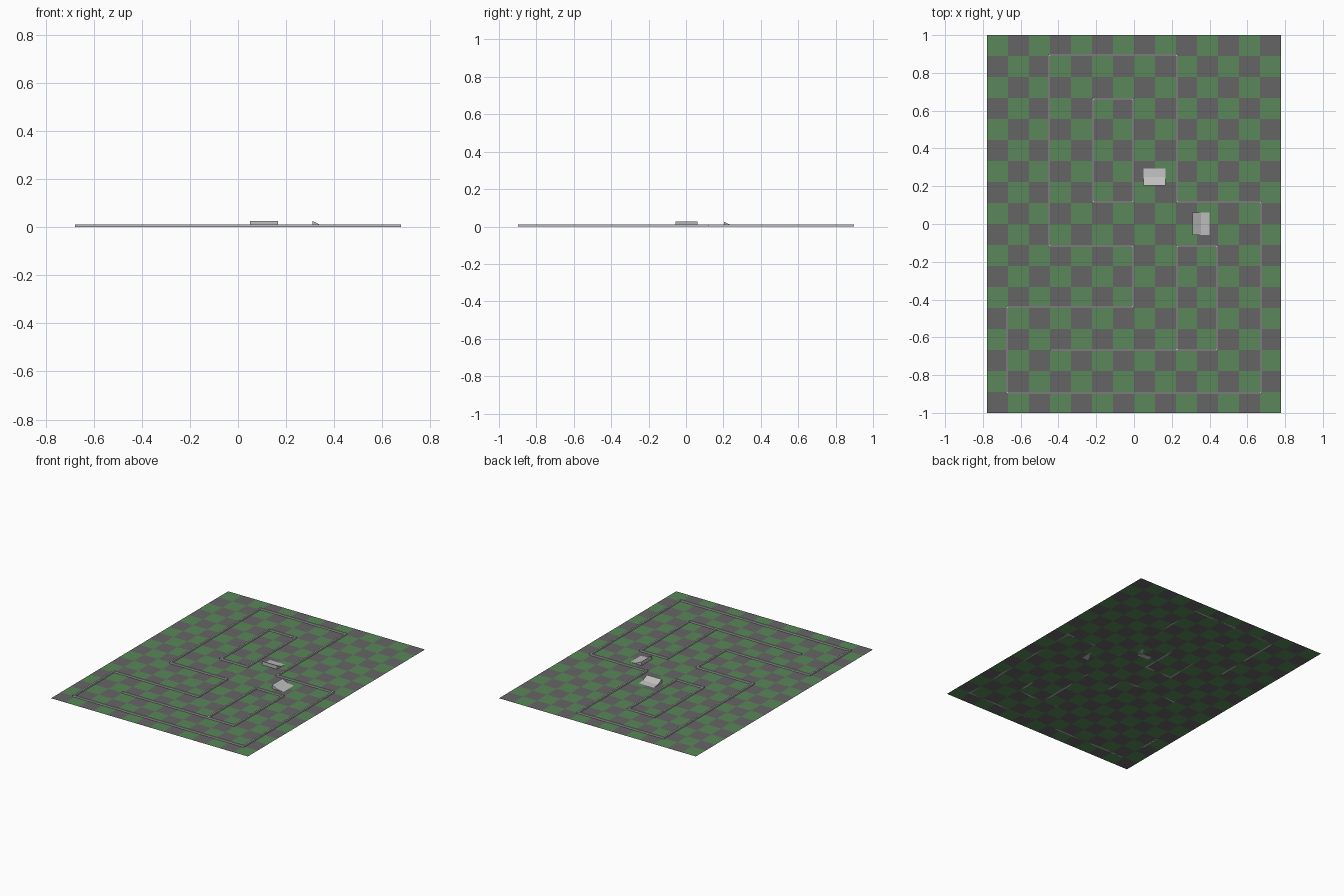
import bpy, bmesh, math
from mathutils import Matrix

if "Cube" in bpy.data.objects:
    bpy.data.objects.remove(bpy.data.objects["Cube"])

CELL = 1 / 9           # one checker square
W = 0.011              # wall width and height


def material(name, rgb):
    m = bpy.data.materials.new(name)
    m.diffuse_color = (*rgb, 1)
    m.use_nodes = True
    m.node_tree.nodes["Principled BSDF"].inputs["Base Color"].default_value = m.diffuse_color
    return m


green = material("green", (0.1, 0.245, 0.1))
dark_grey = material("dark grey", (0.13, 0.13, 0.13))
light_grey = material("light grey", (0.52, 0.52, 0.52))


def finish(name, bm, mats):
    me = bpy.data.meshes.new(name)
    bm.to_mesh(me)
    bm.free()
    for m in mats:
        me.materials.append(m)
    ob = bpy.data.objects.new(name, me)
    bpy.context.collection.objects.link(ob)
    return ob


# checkered floor, 14 x 18 squares
bm = bmesh.new()
bmesh.ops.create_grid(bm, x_segments=14, y_segments=18, size=1,
                      matrix=Matrix.Diagonal((7 * CELL, 1, 1, 1)))
for f in bm.faces:
    c = f.calc_center_median()
    col = math.floor(c.x / CELL + 7)
    row = math.floor((1 - c.y) / CELL)
    f.material_index = (col + row) % 2
finish("checkered_floor", bm, [green, dark_grey])


def walls(name, pts, closed=True):
    """Square-section rail along an axis-aligned path; each piece owns its start corner."""
    bm = bmesh.new()
    n = len(pts)
    h = W / 2
    for i in range(n if closed else n - 1):
        (x0, y0), (x1, y1) = pts[i], pts[(i + 1) % n]
        length = math.hypot(x1 - x0, y1 - y0)
        dx, dy = (x1 - x0) / length, (y1 - y0) / length
        mid = ((x0 + x1) / 2 - dx * h, (y0 + y1) / 2 - dy * h, W / 2)
        size = (abs(x1 - x0) or W, abs(y1 - y0) or W, W, 1)
        bmesh.ops.create_cube(bm, size=1, matrix=Matrix.Translation(mid) @ Matrix.Diagonal(size))
    return finish(name, bm, [light_grey])


def box_path(x0, y0, x1, y1):
    return [(x0, y0), (x1, y0), (x1, y1), (x0, y1)]


# outer wall, just outside the play area
walls("outer_wall", [(-0.45, 0.894), (0.228, 0.894), (0.228, 0.117), (0.672, 0.117),
                     (0.672, -0.894), (-0.672, -0.894), (-0.672, -0.439),
                     (-0.006, -0.439), (-0.006, -0.117), (-0.45, -0.117)])

# islands the course runs around, and the divider between the lower lanes
walls("upper_island_wall", box_path(-0.217, 0.117, -0.006, 0.661))
walls("lower_island_wall", box_path(0.228, -0.667, 0.439, -0.117))
walls("lower_divider_wall", [(-0.439, -0.667), (0.228, -0.667)], closed=False)


def ramp(name, loc, turn):
    """Ramp with a flat run-up and a steep lip, rising towards local -x."""
    profile = [(-0.045, 0), (0.045, 0), (0.0, 0.004), (-0.045, 0.026)]
    bm = bmesh.new()
    face = bm.faces.new([bm.verts.new((x, -0.059, z)) for x, z in profile])
    ext = bmesh.ops.extrude_face_region(bm, geom=[face])
    bmesh.ops.translate(bm, vec=(0, 0.118, 0),
                        verts=[v for v in ext["geom"] if isinstance(v, bmesh.types.BMVert)])
    bmesh.ops.recalc_face_normals(bm, faces=bm.faces)
    ob = finish(name, bm, [light_grey])
    ob.location = loc
    ob.rotation_euler.z = turn


ramp("upper_ramp", (0.108, 0.248, 0), math.pi / 2)
ramp("middle_ramp", (0.354, 0.002, 0), 0)
